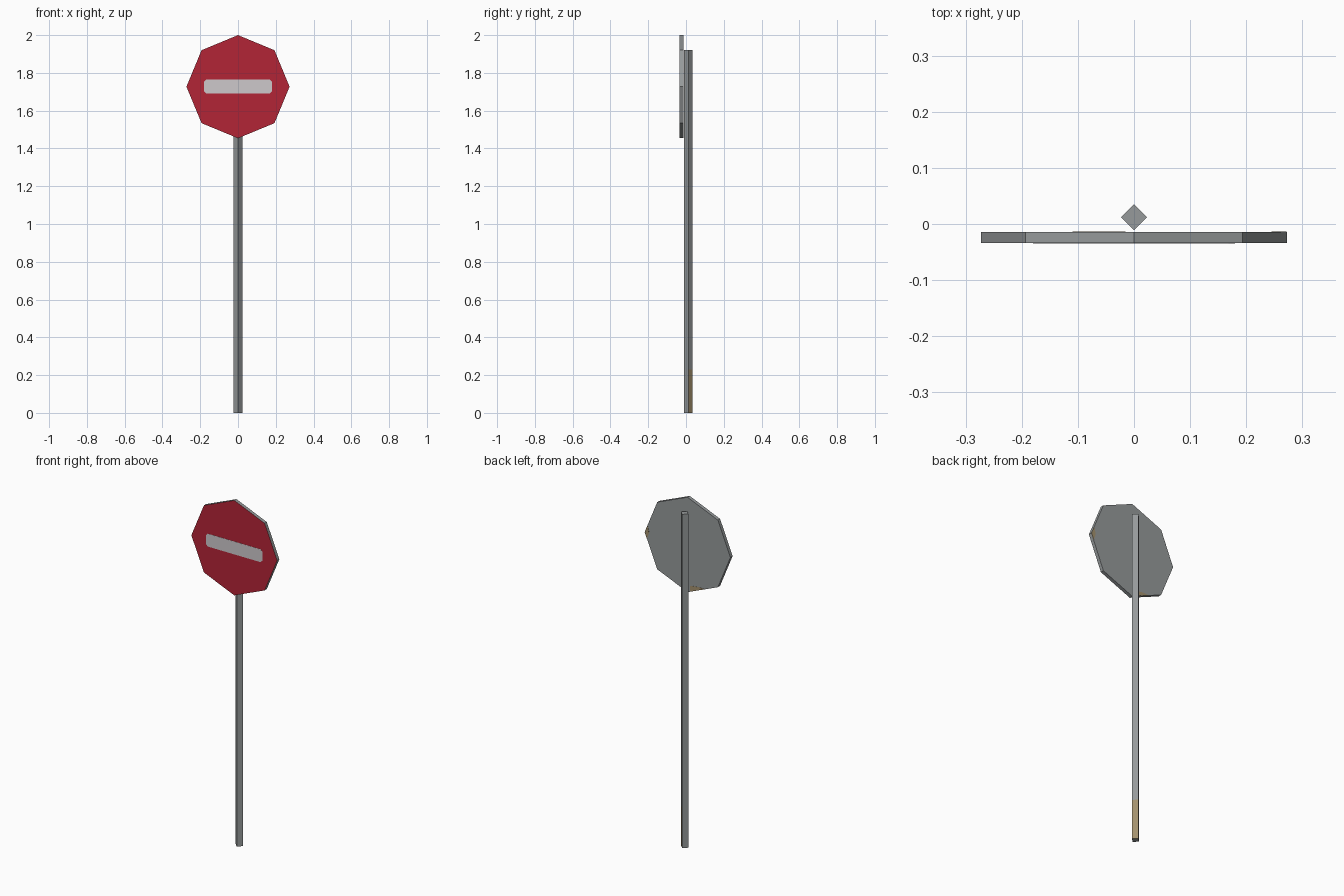
import bpy, bmesh, math
from mathutils import Vector

if "Cube" in bpy.data.objects:
    bpy.data.objects.remove(bpy.data.objects["Cube"])


def material(name, rgb):
    m = bpy.data.materials.new(name)
    m.diffuse_color = (*rgb, 1)
    m.use_nodes = True
    m.node_tree.nodes["Principled BSDF"].inputs["Base Color"].default_value = m.diffuse_color
    return m


GREY = material("galvanised grey", (0.305, 0.323, 0.328))
RED = material("sign red", (0.45, 0.018, 0.037))
WHITE = material("bar white", (0.61, 0.58, 0.60))
RUST = material("rust tan", (0.37, 0.285, 0.155))


def prism(name, outline, start, depth, direction, mats):
    """Extrude a closed outline of 3D points and return its bmesh."""
    bm = bmesh.new()
    a = [bm.verts.new(p) for p in outline]
    b = [bm.verts.new(Vector(p) + Vector(direction) * depth) for p in outline]
    bmesh.ops.translate(bm, verts=bm.verts, vec=Vector(direction) * start)
    bm.faces.new(a)
    bm.faces.new(b[::-1])
    for i in range(len(a)):
        j = (i + 1) % len(a)
        bm.faces.new((a[i], b[i], b[j], a[j]))
    bmesh.ops.recalc_face_normals(bm, faces=bm.faces)
    return bm


def finish(name, bm, mats):
    me = bpy.data.meshes.new(name)
    bm.normal_update()
    bm.to_mesh(me)
    bm.free()
    for m in mats:
        me.materials.append(m)
    ob = bpy.data.objects.new(name, me)
    bpy.context.collection.objects.link(ob)


def ring(r, n, make):
    return [make(r * math.cos(math.tau * i / n), r * math.sin(math.tau * i / n))
            for i in range(n)]


# square pole turned on its corner, rusty at the foot of one back face
bm = prism("pole", ring(0.023, 4, lambda x, y: (x, y + 0.012, 0)), 0, 1.92,
           (0, 0, 1), None)
for z in (0.06, 0.23):
    bmesh.ops.bisect_plane(bm, geom=bm.verts[:] + bm.edges[:] + bm.faces[:],
                           plane_co=(0, 0, z), plane_no=(0, 0, 1))
bm.normal_update()
for f in bm.faces:
    n, z = f.normal, f.calc_center_median().z
    if n.x > 0.5 and n.y > 0.5 and z < 0.23:
        f.material_index = 1
finish("pole", bm, [GREY, RUST])

# octagonal sign plate, red on the front only
bm = prism("sign", ring(0.273, 8, lambda x, z: (x, 0, z + 1.727)), -0.034, 0.02,
           (0, 1, 0), None)
for f in bm.faces:
    if f.normal.y < -0.9:
        f.material_index = 1
finish("sign_plate", bm, [GREY, RED])

# white bar with clipped corners
w, h, c = 0.18, 0.037, 0.012
bar = [(-w, -h + c), (-w + c, -h), (w - c, -h), (w, -h + c),
       (w, h - c), (w - c, h), (-w + c, h), (-w, h - c)]
finish("white_bar", prism("bar", [(x, 0, z + 1.727) for x, z in bar], -0.035,
                          0.001, (0, 1, 0), None), [WHITE])

# rust patches on the back of the plate
patches = {
    "rust_patch_side": [(0.272, 1.727), (0.254, 1.77), (0.245, 1.73), (0.258, 1.692)],
    "rust_patch_bottom": [(-0.015, 1.461), (-0.11, 1.50), (-0.07, 1.502), (-0.015, 1.495)],
}
for name, pts in patches.items():
    finish(name, prism(name, [(x, 0, z) for x, z in pts], -0.014, 0.001,
                       (0, 1, 0), None), [RUST])
